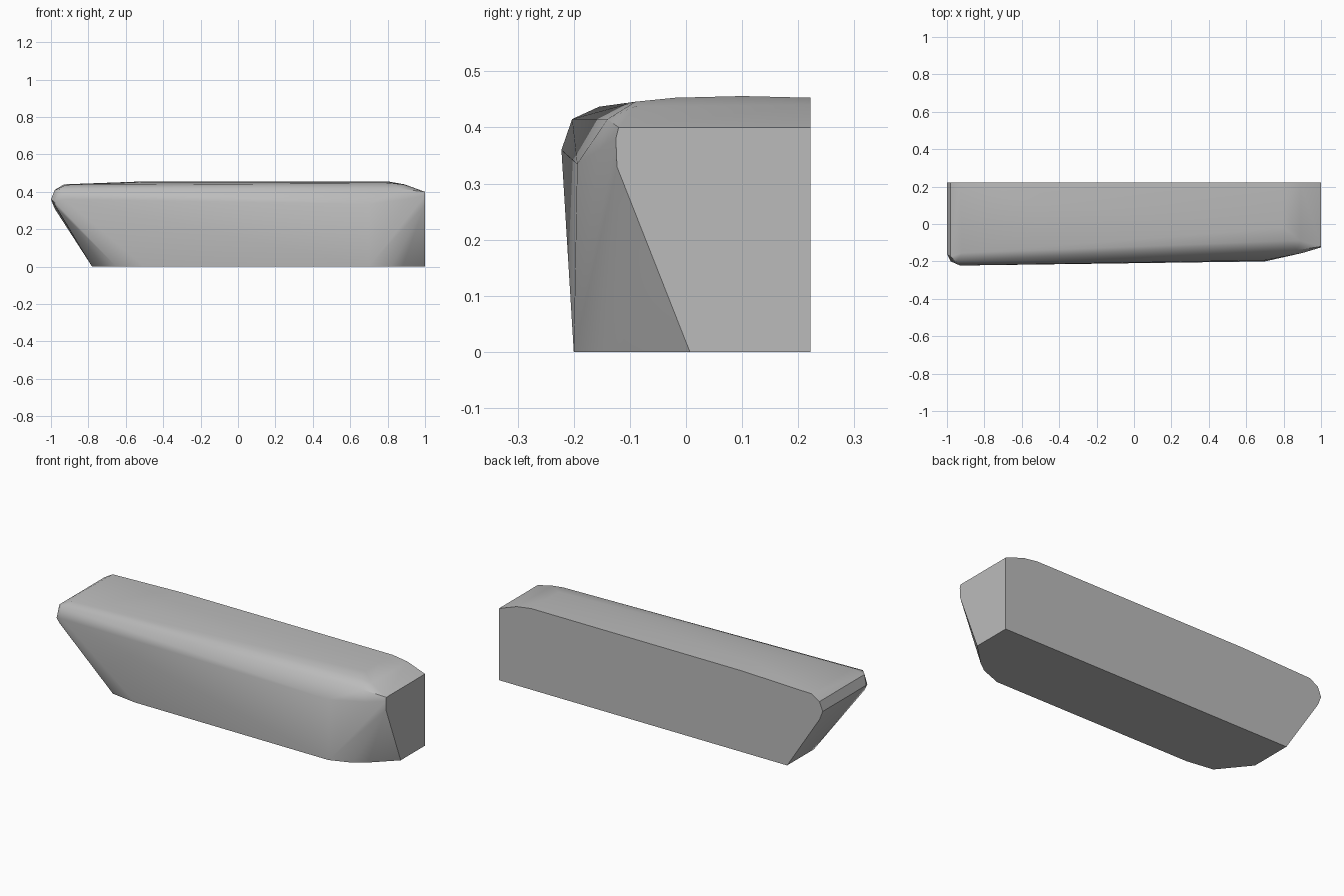
import bpy
import bmesh
import math

default_cube = bpy.data.objects.get("Cube")
if default_cube:
    bpy.data.objects.remove(default_cube, do_unlink=True)

BACK = 0.222
LEFT_END = 1.0


def make_material(name, colour):
    material = bpy.data.materials.new(name)
    material.use_nodes = True
    material.diffuse_color = colour
    shader = material.node_tree.nodes["Principled BSDF"]
    shader.inputs["Base Color"].default_value = colour
    return material


def hull_object(name, points, material):
    """Wrap a taut convex skin around the guide points."""
    bm = bmesh.new()
    verts = [bm.verts.new(point) for point in points]
    result = bmesh.ops.convex_hull(bm, input=verts)
    unused = {v for v in result["geom_interior"] + result["geom_unused"]
              if isinstance(v, bmesh.types.BMVert)}
    bmesh.ops.delete(bm, geom=list(unused), context="VERTS")
    bmesh.ops.dissolve_limit(bm, angle_limit=math.radians(0.5),
                             verts=bm.verts, edges=bm.edges)
    bmesh.ops.recalc_face_normals(bm, faces=bm.faces)
    mesh = bpy.data.meshes.new(name)
    bm.to_mesh(mesh)
    bm.free()
    body = bpy.data.objects.new(name, mesh)
    bpy.context.collection.objects.link(body)
    mesh.materials.append(material)
    return body


# Flat back outline, as (x, z)
back_outline = [(-0.78, 0), (-0.98, 0.31), (-1, 0.36), (-0.98, 0.41),
                (-0.93, 0.44), (-0.5, 0.453), (0.8, 0.453), (0.89, 0.44),
                (LEFT_END, 0.4), (LEFT_END, 0)]

# Rounded front edge of the base, as (x, y)
base_outline = [(-0.78, -0.015), (-0.65, -0.175), (-0.5, -0.197), (0.7, -0.2),
                (0.82, -0.155), (0.88, -0.11), (LEFT_END, 0.007)]

# Long front and top ridges, each from the right end to the left end
ridges = [
    ((-0.93, -0.222, 0.36), (0.7, -0.194, 0.335)),
    ((-0.95, -0.203, 0.415), (0.87, -0.14, 0.415)),
    ((-0.92, -0.155, 0.437), (0.82, -0.09, 0.446)),
    ((-0.5, 0.1, 0.456), (0.8, 0.1, 0.456)),
    ((-0.5, -0.02, 0.452), (0.8, -0.02, 0.453)),
]

# Rounded corners where the front meets each end
right_corner = [(-1, -0.16, 0.36), (-0.98, -0.2, 0.345),
                (-0.98, -0.175, 0.41), (-0.97, -0.19, 0.315)]
left_corner = [(LEFT_END, -0.123, 0.33), (LEFT_END, -0.125, 0.38),
               (LEFT_END, -0.12, 0.4), (0.9, -0.155, 0.36),
               (0.89, -0.09, 0.438)]

points = [(x, BACK, z) for x, z in back_outline]
points += [(x, y, 0) for x, y in base_outline]
points += [point for ridge in ridges for point in ridge]
points += right_corner + left_corner

grey = make_material("plain grey", (0.5, 0.5, 0.5, 1))
body = hull_object("rounded_block", points, grey)

# Smooth the rounded corners while keeping the hard end edges
bpy.ops.object.select_all(action="DESELECT")
body.select_set(True)
bpy.context.view_layer.objects.active = body
bpy.ops.object.shade_smooth_by_angle(angle=math.radians(30))
